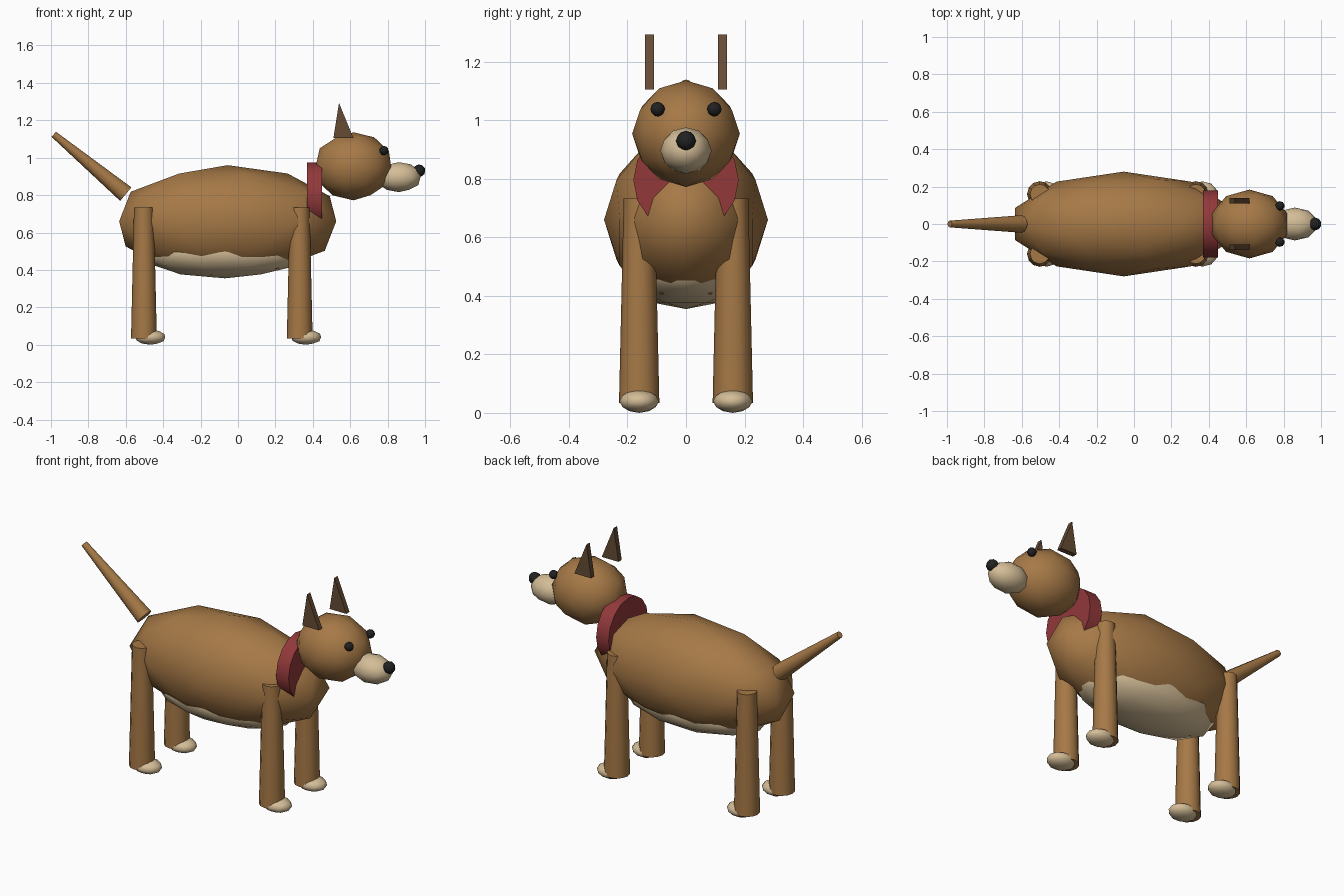
import bpy, bmesh, math
from mathutils import Vector

if "Cube" in bpy.data.objects:
    bpy.data.objects.remove(bpy.data.objects["Cube"])


def material(name, rgb):
    m = bpy.data.materials.new(name)
    m.diffuse_color = (*rgb, 1)
    m.use_nodes = True
    m.node_tree.nodes["Principled BSDF"].inputs["Base Color"].default_value = m.diffuse_color
    return m


FUR = material("brown_fur", (0.38, 0.19, 0.062))
CREAM = material("cream_fur", (0.66, 0.51, 0.31))
EAR = material("dark_brown", (0.13, 0.07, 0.035))
RED = material("collar_red", (0.29, 0.04, 0.042))
BLACK = material("black", (0.015, 0.015, 0.016))


def finish(name, mat, smooth=True):
    o = bpy.context.object
    o.name = o.data.name = name
    o.data.materials.append(mat)
    if smooth:
        bpy.ops.object.shade_smooth_by_angle(angle=math.radians(45))
    return o


def ball(name, mat, loc, radii):
    """Low-poly ellipsoid."""
    bpy.ops.mesh.primitive_ico_sphere_add(subdivisions=2, radius=1, location=loc)
    bpy.context.object.scale = radii
    bpy.ops.object.transform_apply(location=False, rotation=False, scale=True)
    return finish(name, mat)


def rod(name, mat, a, b, r1, r2, sides=12):
    """Tapered cylinder from point a to point b."""
    a, b = Vector(a), Vector(b)
    d = b - a
    bpy.ops.mesh.primitive_cone_add(vertices=sides, radius1=r1, radius2=r2,
                                    depth=d.length, location=(a + b) / 2,
                                    rotation=d.to_track_quat('Z', 'Y').to_euler())
    return finish(name, mat)


def ear(name, y):
    """Upright triangular plate."""
    profile = [(0.51, 1.105), (0.617, 1.105), (0.54, 1.293)]
    bm = bmesh.new()
    face = bm.faces.new([bm.verts.new((x, y - 0.015, z)) for x, z in profile])
    ext = bmesh.ops.extrude_face_region(bm, geom=[face])
    verts = [g for g in ext["geom"] if isinstance(g, bmesh.types.BMVert)]
    bmesh.ops.translate(bm, verts=verts, vec=(0, 0.03, 0))
    bmesh.ops.recalc_face_normals(bm, faces=bm.faces)
    me = bpy.data.meshes.new(name)
    bm.to_mesh(me)
    bm.free()
    me.materials.append(EAR)
    bpy.context.collection.objects.link(bpy.data.objects.new(name, me))


# Torso and belly
ball("body", FUR, (-0.055, 0, 0.66), (0.61, 0.28, 0.30))
ball("belly", CREAM, (-0.07, 0, 0.495), (0.45, 0.22, 0.14))

# Head
ball("head", FUR, (0.617, 0, 0.954), (0.212, 0.184, 0.182))
ball("muzzle", CREAM, (0.86, 0, 0.896), (0.122, 0.088, 0.08))
ball("nose", BLACK, (0.968, 0, 0.93), (0.034, 0.034, 0.034))

# Collar and tail
rod("collar", RED, (0.37, 0, 0.795), (0.45, 0, 0.795), 0.18, 0.18, 16)
rod("tail", FUR, (-0.60, 0, 0.805), (-0.985, 0, 1.125), 0.047, 0.018)

# Paired parts: eyes, ears, legs and paws
for side, s in (("right", -1), ("left", 1)):
    ball("eye_" + side, BLACK, (0.78, 0.097 * s, 1.038), (0.025, 0.025, 0.025))
    ear("ear_" + side, 0.125 * s)
    for end, x in (("front", 0.33), ("hind", -0.503)):
        rod(f"{end}_leg_{side}", FUR, (x, 0.16 * s, 0.033), (x, 0.16 * s, 0.733), 0.069, 0.053)
        ball(f"{end}_paw_{side}", CREAM, (x + 0.035, 0.16 * s, 0.04), (0.083, 0.068, 0.04))
